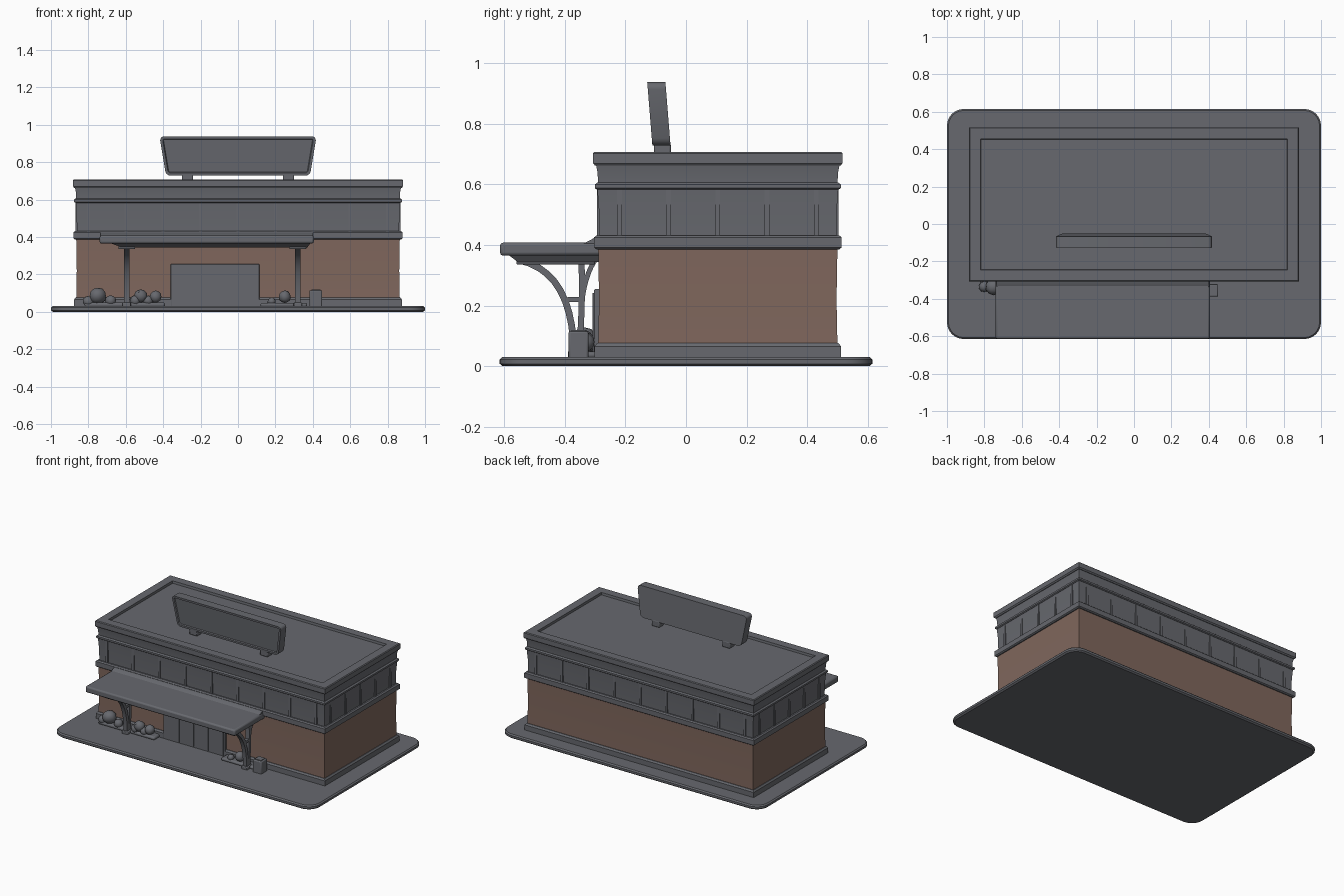
import bpy, bmesh, math, random
from mathutils import Vector

if "Cube" in bpy.data.objects:
    bpy.data.objects.remove(bpy.data.objects["Cube"])

random.seed(4)

def material(name, rgb):
    m = bpy.data.materials.new(name)
    m.diffuse_color = (*rgb, 1)
    m.use_nodes = True
    m.node_tree.nodes["Principled BSDF"].inputs["Base Color"].default_value = m.diffuse_color
    return m

GREY = material("slate grey", (0.135, 0.14, 0.157))
BROWN = material("brown brick", (0.215, 0.135, 0.108))

def finish(name, bm, mat, bevel=0.0):
    bmesh.ops.recalc_face_normals(bm, faces=bm.faces)
    me = bpy.data.meshes.new(name)
    bm.to_mesh(me)
    bm.free()
    ob = bpy.data.objects.new(name, me)
    bpy.context.collection.objects.link(ob)
    me.materials.append(mat)
    if bevel:
        b = ob.modifiers.new("bevel", 'BEVEL')
        b.width, b.segments, b.limit_method = bevel, 2, 'ANGLE'
    bpy.ops.object.select_all(action='DESELECT')
    ob.select_set(True)
    bpy.context.view_layer.objects.active = ob
    bpy.ops.object.shade_smooth_by_angle(angle=math.radians(35))
    return ob

def loft(name, rings, mat, bevel=0.0):
    """Skin a stack of equal-length point rings and cap both ends."""
    bm = bmesh.new()
    vs = [[bm.verts.new(p) for p in r] for r in rings]
    n = len(vs[0])
    for a, b in zip(vs, vs[1:]):
        for i in range(n):
            j = (i + 1) % n
            bm.faces.new((a[i], a[j], b[j], b[i]))
    bm.faces.new(vs[0])
    bm.faces.new(vs[-1])
    return finish(name, bm, mat, bevel)

def rect(x0, x1, y0, y1, z):
    return [(x0, y0, z), (x1, y0, z), (x1, y1, z), (x0, y1, z)]

def box(name, x0, x1, y0, y1, z0, z1, mat=GREY, bevel=0.0):
    return loft(name, [rect(x0, x1, y0, y1, z) for z in (z0, z1)], mat, bevel)

def storey(name, profile, mat):
    """Stack of rectangles; each profile step is (outward offset, height)."""
    return loft(name, [rect(-0.865 - d, 0.865 + d, -0.29 - d, 0.5 + d, z)
                       for d, z in profile], mat)

def rounded(hx, hy, r, z):
    pts = []
    for k, (sx, sy) in enumerate([(1, 1), (-1, 1), (-1, -1), (1, -1)]):
        for i in range(7):
            a = math.pi / 2 * (k + i / 6)
            pts.append((sx * (hx - r) + r * math.cos(a),
                        sy * (hy - r) + r * math.sin(a), z))
    return pts

def strut(name, x, p0, p1, p2, t, w):
    """Square bar swept along a quadratic curve in the y-z plane."""
    p0, p1, p2 = Vector(p0), Vector(p1), Vector(p2)
    rings = []
    for i in range(11):
        u = i / 10
        p = p0 * (1 - u) ** 2 + p1 * 2 * u * (1 - u) + p2 * u * u
        d = ((p1 - p0) * (1 - u) + (p2 - p1) * u).normalized()
        n = Vector((-d.y, d.x)) * t / 2
        a, b = p + n, p - n
        rings.append([(x - w, a.x, a.y), (x + w, a.x, a.y),
                      (x + w, b.x, b.y), (x - w, b.x, b.y)])
    return loft(name, rings, GREY)

# Pavement slab with rounded corners
loft("pavement", [rounded(0.99, 0.605, 0.08, 0), rounded(1, 0.615, 0.09, 0.008),
                  rounded(1, 0.615, 0.09, 0.022), rounded(0.992, 0.607, 0.082, 0.03)], GREY)

# Building: plinth, brick wall, middle band, upper wall with cornice
storey("plinth", [(0.012, 0.025), (0.012, 0.065), (0.004, 0.076)], GREY)
storey("brick_wall", [(0, 0.07), (-0.003, 0.22), (0, 0.392)], BROWN)
storey("middle_band", [(0.006, 0.386), (0.014, 0.392), (0.014, 0.425), (0.006, 0.432)], GREY)
storey("upper_wall", [(-0.004, 0.425), (-0.002, 0.52), (0.003, 0.585)], GREY)
storey("cornice_ledge", [(0.004, 0.583), (0.011, 0.588), (0.011, 0.6), (0.002, 0.607)], GREY)
storey("cornice_neck", [(0, 0.6), (0.002, 0.64), (0.008, 0.67)], GREY)

# Parapet cap with a sunken roof deck
bm = bmesh.new()
outer = [(0.01, 0.662), (0.017, 0.67), (0.017, 0.703), (0.012, 0.708),
         (-0.045, 0.708), (-0.047, 0.692)]
rows = [[bm.verts.new(p) for p in rect(-0.865 - d, 0.865 + d, -0.29 - d, 0.5 + d, z)]
        for d, z in outer]
for a, b in zip(rows, rows[1:]):
    for i in range(4):
        j = (i + 1) % 4
        bm.faces.new((a[i], a[j], b[j], b[i]))
bm.faces.new(rows[0])
bm.faces.new(rows[-1])
finish("parapet_and_roof", bm, GREY)

# Shallow mullions dividing the upper windows
for i in range(9):
    x = -0.8 + 0.2 * i
    box("front_mullion", x - 0.008, x + 0.008, -0.294, -0.285, 0.43, 0.587)
    box("back_mullion", x - 0.008, x + 0.008, 0.495, 0.504, 0.43, 0.587)
for i in range(5):
    y = -0.22 + 0.1625 * i
    for s in (-1, 1):
        a, b = sorted((s * 0.86, s * 0.869))
        box("side_mullion", a, b, y - 0.008, y + 0.008, 0.43, 0.587)

# Rooftop sign: tapered, leaning panel with an inset face, on two feet
bm = bmesh.new()
quad = [(-0.385, 0.728), (0.385, 0.728), (0.42, 0.938), (-0.42, 0.938)]
lean = lambda z: -0.017 * (z - 0.728) / 0.21
front = [bm.verts.new((x, -0.111 + lean(z), z)) for x, z in quad]
back = [bm.verts.new((x, -0.051 + lean(z), z)) for x, z in quad]
face = bm.faces.new(front)
bm.faces.new(back[::-1])
for i in range(4):
    j = (i + 1) % 4
    bm.faces.new((front[j], front[i], back[i], back[j]))
corner = [e for e in bm.edges if abs(e.verts[0].co.y - e.verts[1].co.y) > 0.05]
bmesh.ops.bevel(bm, geom=corner, offset=0.025, segments=4, profile=0.5, affect='EDGES')
bm.normal_update()
face = min(bm.faces, key=lambda f: f.calc_center_median().y)
bmesh.ops.inset_region(bm, faces=[face], thickness=0.014, depth=0)
bmesh.ops.inset_region(bm, faces=[face], thickness=0.004, depth=-0.007)
finish("sign_panel", bm, GREY)
for x in (-0.27, 0.27):
    box("sign_foot", x - 0.03, x + 0.03, -0.105, -0.05, 0.69, 0.735, GREY, 0.006)

# Entrance canopy
box("canopy_roof", -0.74, 0.405, -0.614, -0.28, 0.365, 0.408, GREY, 0.01)
loft("canopy_underside", [rect(-0.62, 0.37, -0.555, -0.28, 0.344),
                          rect(-0.69, 0.39, -0.59, -0.28, 0.37)], GREY)
loft("canopy_flashing", [rect(-0.735, 0.4, -0.34, -0.28, 0.404),
                         rect(-0.735, 0.4, -0.3, -0.28, 0.425)], GREY)

# Branching canopy supports
for x in (-0.595, 0.32):
    box("support_foot", x - 0.022, x + 0.022, -0.39, -0.33, 0.025, 0.05, GREY, 0.005)
    strut("support_front_arm", x, (-0.37, 0.03), (-0.37, 0.31), (-0.55, 0.35), 0.022, 0.014)
    strut("support_rear_arm", x, (-0.355, 0.03), (-0.34, 0.18), (-0.345, 0.35), 0.02, 0.014)
    strut("support_wall_arm", x, (-0.345, 0.2), (-0.335, 0.3), (-0.3, 0.35), 0.016, 0.012)
    box("support_tie", x - 0.012, x + 0.012, -0.392, -0.34, 0.212, 0.228)
    box("support_bracket", x - 0.045, x + 0.045, -0.56, -0.3, 0.335, 0.35, GREY, 0.005)

# Double entrance door with frame
box("door_frame", -0.36, 0.115, -0.303, -0.28, 0.025, 0.255, GREY, 0.004)
for x0, x1 in ((-0.345, -0.237), (-0.23, -0.126), (-0.119, -0.015), (-0.008, 0.1)):
    box("door_leaf", x0, x1, -0.308, -0.3, 0.035, 0.242)

# Litter bin
box("litter_bin", 0.382, 0.45, -0.388, -0.322, 0.025, 0.115, GREY, 0.006)
box("bin_lid", 0.392, 0.44, -0.378, -0.332, 0.113, 0.119)

# Planting beds with rounded boulders
box("left_bed", -0.82, -0.39, -0.36, -0.29, 0.025, 0.05, GREY, 0.01)
box("right_bed", 0.12, 0.37, -0.36, -0.29, 0.025, 0.048, GREY, 0.01)
for x, z, r in ((-0.75, 0.085, 0.045), (-0.8, 0.055, 0.03), (-0.68, 0.06, 0.03),
                (-0.52, 0.085, 0.035), (-0.55, 0.06, 0.03), (-0.44, 0.08, 0.033),
                (-0.48, 0.06, 0.028), (0.25, 0.08, 0.033), (0.18, 0.055, 0.022)):
    bm = bmesh.new()
    bmesh.ops.create_icosphere(bm, subdivisions=2, radius=r)
    for v in bm.verts:
        v.co *= random.uniform(0.93, 1.05)
        v.co += Vector((x, -0.335, z))
    finish("boulder", bm, GREY)
